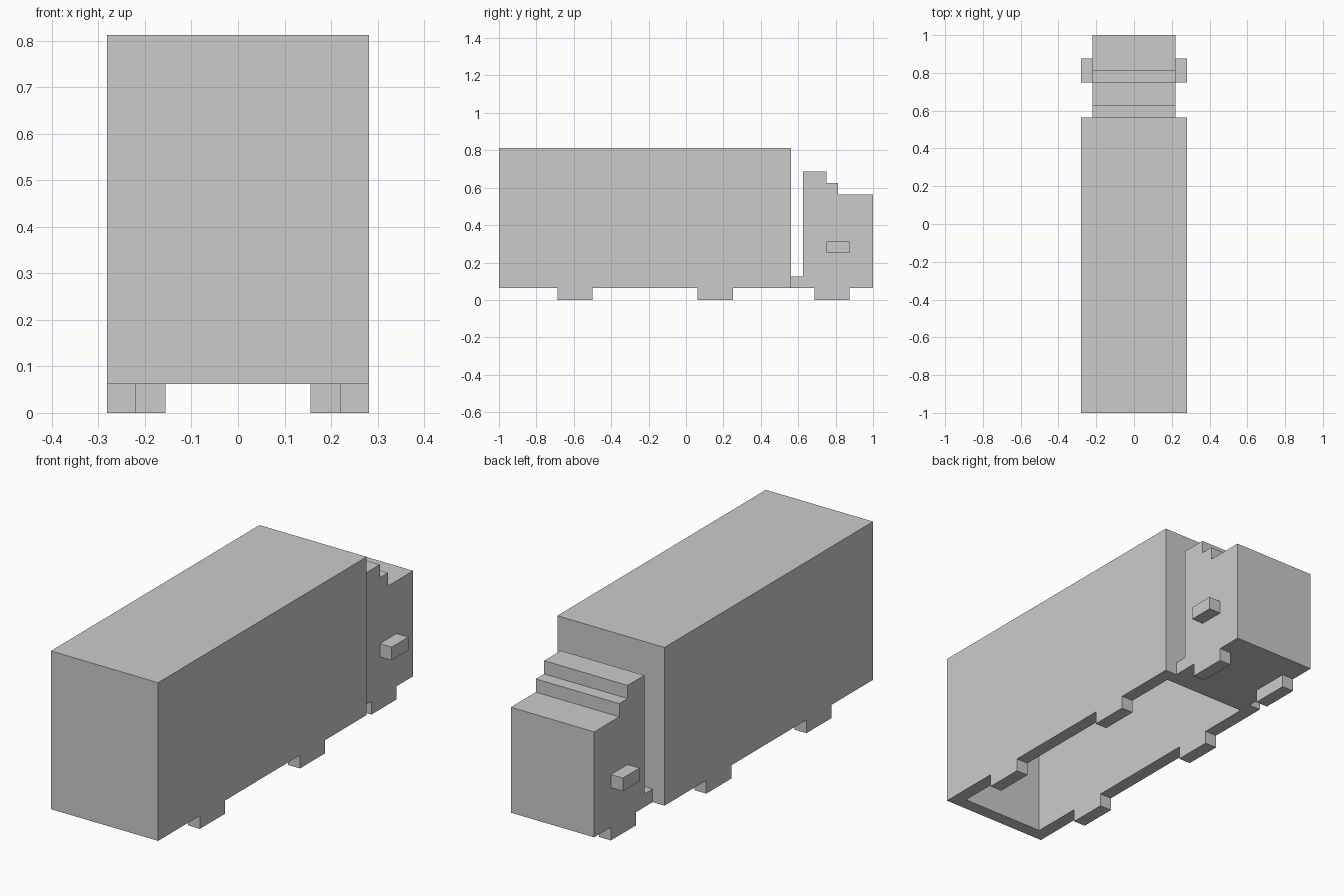
import bpy
import bmesh
from mathutils import Vector

if "Cube" in bpy.data.objects:
    bpy.data.objects.remove(bpy.data.objects["Cube"])

U = 1 / 16  # block size


def finish(name, bm):
    bmesh.ops.recalc_face_normals(bm, faces=bm.faces[:])
    mesh = bpy.data.meshes.new(name)
    bm.to_mesh(mesh)
    bm.free()
    obj = bpy.data.objects.new(name, mesh)
    bpy.context.collection.objects.link(obj)
    return obj


def box_bm(lo, hi):
    """Box between two corners given in block units."""
    lo, hi = Vector(lo) * U, Vector(hi) * U
    bm = bmesh.new()
    bmesh.ops.create_cube(bm, size=1)
    bmesh.ops.scale(bm, vec=hi - lo, verts=bm.verts)
    bmesh.ops.translate(bm, vec=(lo + hi) / 2, verts=bm.verts)
    return bm


def mirrored_box(name, lo, hi):
    obj = finish(name, box_bm(lo, hi))
    obj.modifiers.new("Mirror", 'MIRROR').use_mirror_merge = False


# Trailer: box hollowed from below, walls and roof one block thick
bm = box_bm((-4.5, -16, 1), (4.5, 9, 13))
bm.normal_update()
floor = min(bm.faces, key=lambda f: f.calc_center_median().z)
bmesh.ops.inset_region(bm, faces=[floor], thickness=U, use_even_offset=True)
inner = bmesh.ops.extrude_discrete_faces(bm, faces=[floor])["faces"][0]
bmesh.ops.translate(bm, vec=(0, 0, 11 * U), verts=inner.verts)
finish("trailer", bm)

# Cab with stepped roof and low hitch, extruded from its side profile
profile = [(9, 1), (16, 1), (16, 9), (13, 9), (13, 10), (12, 10),
           (12, 11), (10, 11), (10, 2), (9, 2)]
bm = bmesh.new()
side = bm.faces.new([bm.verts.new((-3.5 * U, y * U, z * U)) for y, z in profile])
ext = bmesh.ops.extrude_face_region(bm, geom=[side])["geom"]
bmesh.ops.translate(bm, vec=(7 * U, 0, 0),
                    verts=[v for v in ext if isinstance(v, bmesh.types.BMVert)])
finish("cab", bm)

# Side mirrors
mirrored_box("side_mirrors", (3.5, 12, 4), (4.5, 14, 5))

# Wheels: two trailer axles, one narrower cab axle
for name, x, y in (("rear_wheels", 3.5, -11),
                   ("middle_wheels", 3.5, 1),
                   ("cab_wheels", 2.5, 11)):
    mirrored_box(name, (x, y, 0), (x + 1, y + 3, 1))
